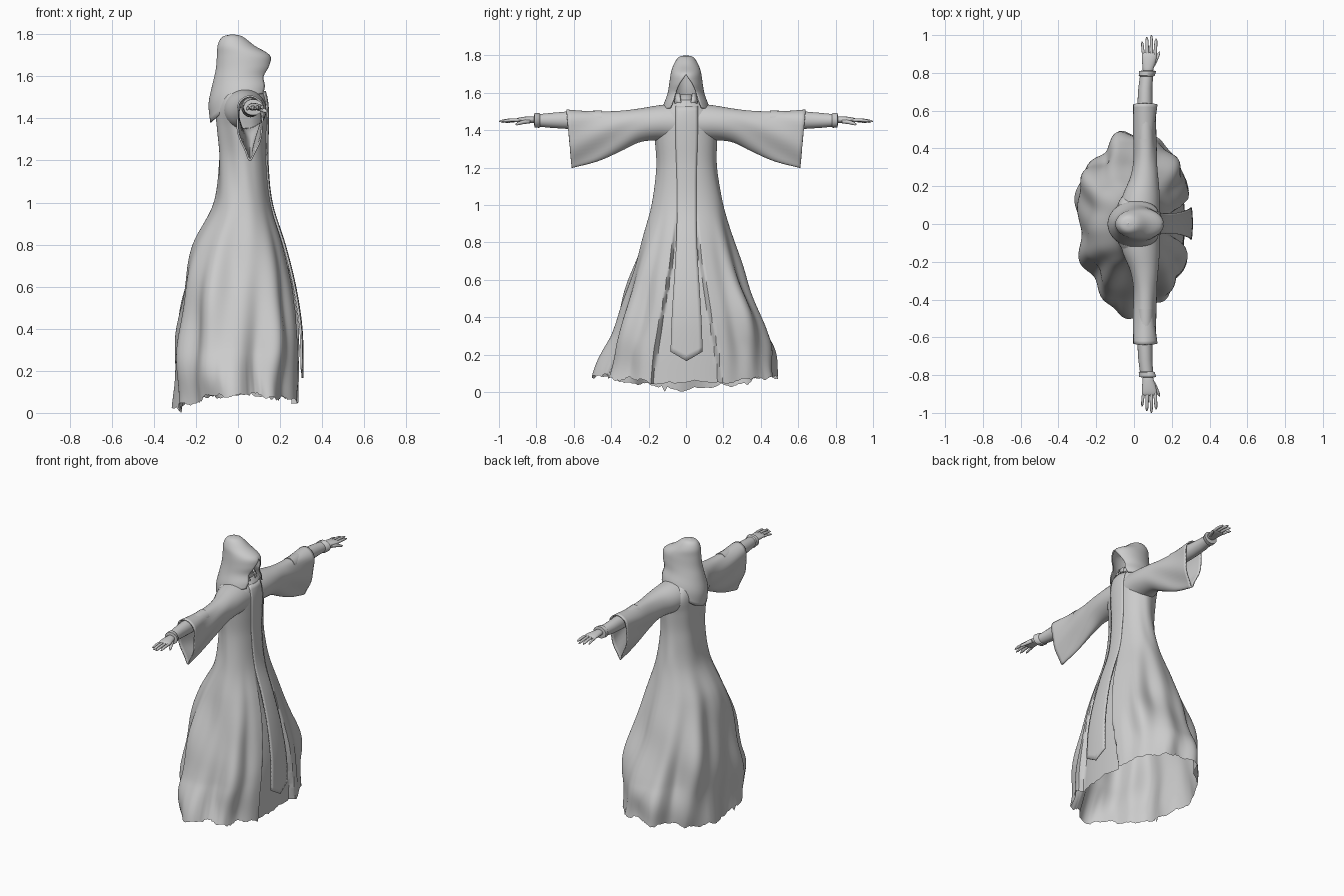
import bpy, bmesh, math, random
from math import sin, cos, pi

if "Cube" in bpy.data.objects:
    bpy.data.objects.remove(bpy.data.objects["Cube"])

random.seed(4)


def smooth(t):
    t = max(0.0, min(1.0, t))
    return t * t * (3 - 2 * t)


def interp(rows, t):
    """Smooth lookup in a table whose first column is the parameter."""
    t = max(rows[0][0], min(rows[-1][0], t))
    i = 0
    while i < len(rows) - 2 and t > rows[i + 1][0]:
        i += 1
    a, b = rows[i], rows[i + 1]
    p, n = rows[max(i - 1, 0)], rows[min(i + 2, len(rows) - 1)]
    h = b[0] - a[0]
    u = (t - a[0]) / h
    out = []
    for k in range(1, len(a)):
        m0 = (b[k] - p[k]) / (b[0] - p[0]) * h
        m1 = (n[k] - a[k]) / (n[0] - a[0]) * h
        out.append((2*u**3 - 3*u*u + 1) * a[k] + (u**3 - 2*u*u + u) * m0
                   + (3*u*u - 2*u**3) * b[k] + (u**3 - u*u) * m1)
    return out


def loft(name, sections, closed=True, caps=False, thick=0, sub=0, angle=50):
    """Skin a list of equal-length point rows."""
    bm = bmesh.new()
    rings = [[bm.verts.new(p) for p in s] for s in sections]
    n = len(rings[0])
    for a, b in zip(rings, rings[1:]):
        for i in range(n if closed else n - 1):
            j = (i + 1) % n
            bm.faces.new((a[i], a[j], b[j], b[i]))
    if caps:
        bm.faces.new(rings[0])
        bm.faces.new(rings[-1])
    bmesh.ops.remove_doubles(bm, verts=bm.verts, dist=0.0004)
    bmesh.ops.recalc_face_normals(bm, faces=bm.faces)
    me = bpy.data.meshes.new(name)
    bm.to_mesh(me)
    bm.free()
    ob = bpy.data.objects.new(name, me)
    bpy.context.collection.objects.link(ob)
    bpy.ops.object.select_all(action='DESELECT')
    ob.select_set(True)
    bpy.context.view_layer.objects.active = ob
    bpy.ops.object.shade_smooth_by_angle(angle=math.radians(angle))
    if thick:
        m = ob.modifiers.new("thickness", 'SOLIDIFY')
        m.thickness = thick
    if sub:
        m = ob.modifiers.new("smooth", 'SUBSURF')
        m.levels = m.render_levels = sub
    return ob


# Robe: height, back x, front x, -y side, +y side
ROBE = [(0.0, -.30, .305, -.47, .49), (.2, -.305, .305, -.44, .47),
        (.4, -.30, .30, -.375, .415), (.6, -.27, .27, -.315, .335),
        (.8, -.215, .22, -.245, .26), (1.0, -.115, .158, -.185, .20),
        (1.2, -.092, .138, -.155, .162), (1.36, -.10, .14, -.165, .165),
        (1.44, -.105, .14, -.175, .175), (1.49, -.10, .135, -.15, .15),
        (1.53, -.08, .125, -.11, .11), (1.56, -.04, .10, -.055, .055)]


def robe_point(th, z, hem):
    xb, xf, yn, yp = interp(ROBE, z)
    c, s = cos(th), sin(th)
    # drapery folds, stronger towards the hem and quiet at the front panel
    amp = .026 * smooth((1.08 - z) / .8) * (1 - smooth((c - .72) / .2))
    f = amp * (.6 * sin(7 * th + 1.3 + 2 * z) + .5 * sin(11 * th + .5 - 3 * z)
               + .5 * sin(4 * th + 2 + 4 * z) + .35 * sin(3 * th + 13 * z) - .4)
    f += .004 * sin(6 * th + 9 * z) * smooth((z - .9) / .2) * smooth((.5 - c) / .5)
    e = .92
    x = (xb + xf) / 2 + ((xf - xb) / 2 + f) * math.copysign(abs(c) ** e, c)
    y = (yn + yp) / 2 + ((yp - yn) / 2 + f) * math.copysign(abs(s) ** e, s)
    # coat parting at the front, exposing the recessed under-robe
    if c > 0:
        edge = .065 + .13 * smooth((1.0 - z) / 1.1)
        x -= .035 * smooth((1.0 - z) / .35) * smooth((edge - abs(y)) / .02)
    return (x, y, z + hem * max(0, 1 - z / .3))


N = 208
hems = []
for i in range(N):
    th = 2 * pi * i / N
    h = .05 + .035 * sin(th) ** 2 - .03 * max(0, -cos(th)) ** 3
    hems.append(max(0, h + .008 * sin(9 * th + 1) + .006 * sin(23 * th)
                    + random.uniform(-.005, .005)))
hems[N // 2 + 8] = 0
rows = [ROBE[-1][0] * k / 70 for k in range(71)]
loft("robe", [[robe_point(2 * pi * i / N, z, hems[i]) for i in range(N)]
              for z in rows])

# Front panel: long strip ending in a point
strip = []
for k in range(50):
    z = .215 + (1.53 - .215) * k / 49
    xb, xf, yn, yp = interp(ROBE, z)
    w = .052 + .033 * smooth((.95 - z) / .75) + .008 * smooth((z - 1.1) / .3)
    line = []
    for j in range(-4, 5):
        y = w * j / 4
        x = (xb + xf) / 2 + (xf - xb) / 2 * math.sqrt(1 - (y / yp) ** 2) + .007
        tip = .05 * (1 - abs(j) / 4) * max(0, 1 - k / 5)
        line.append((x, y + .003, z - tip))
    strip.append(line)
loft("front_panel", strip, closed=False, thick=.01, angle=35)

# Hood: back z, front z, back x, front x, half width, opening half width
HOOD = [(0, 1.80, 1.80, -.031, -.03, .001, 0), (1, 1.787, 1.79, -.075, .02, .04, 0),
        (2, 1.75, 1.745, -.096, .08, .068, 0), (3, 1.70, 1.70, -.10, .152, .082, 0),
        (4, 1.63, 1.65, -.106, .148, .09, .034), (5, 1.56, 1.60, -.122, .122, .10, .056),
        (6, 1.47, 1.555, -.14, .128, .12, .07), (7, 1.38, 1.52, -.132, .12, .13, .085)]
hood = []
for k in range(29):
    zb, zf, xb, xf, hw, gap = interp(HOOD, k / 4)
    g = math.asin(max(0, min(.95, gap / hw))) if k > 12 else 0
    hx = (xf - xb) / (1 + cos(g))
    ring = []
    for i in range(49):
        a = g + (2 * pi - 2 * g) * i / 48
        back = ((1 - cos(a)) / 2) ** 2
        ring.append((xb + hx * (1 + cos(a)), hw * sin(a), zf + (zb - zf) * back))
    hood.append(ring)
loft("hood", hood, closed=False, thick=.006)


def ellipse(cx, y, cz, rx, rz, n=20):
    return [(cx + rx * cos(2 * pi * i / n), y, cz + rz * sin(2 * pi * i / n))
            for i in range(n)]


# Collar inside the hood, with two small lapels
loft("collar", [[(.045 + r * cos(a), r * .95 * sin(a), z)
                 for a in [2 * pi * i / 24 for i in range(24)]]
                for z, r in ((1.48, .075), (1.53, .058), (1.57, .05), (1.59, .054), (1.59, .04), (1.52, .036))])

# Sleeve: y, back x, front x, bottom z, top z
SLEEVE = [(.04, -.085, .135, 1.33, 1.545), (.15, -.06, .135, 1.345, 1.532),
          (.25, -.02, .13, 1.335, 1.515), (.35, -.002, .122, 1.29, 1.503),
          (.48, -.005, .118, 1.235, 1.50), (.625, -.012, .128, 1.197, 1.51)]
# Arm: y, centre x, centre z, half x, half z
ARM = [(.45, .06, 1.455, .045, .05), (.64, .058, 1.453, .04, .046),
       (.72, .06, 1.452, .037, .04), (.78, .066, 1.452, .035, .034),
       (.785, .067, 1.452, .042, .04), (.81, .072, 1.453, .046, .038),
       (.812, .072, 1.453, .03, .025)]
PALM = [(.79, .072, 1.455, .026, .02), (.83, .075, 1.456, .03, .018),
        (.87, .08, 1.455, .04, .017), (.90, .082, 1.453, .041, .013),
        (.91, .082, 1.452, .036, .008)]
# Fingers: base point, then tip point, radius
FINGERS = {"little_finger": ((.05, .895, 1.45), (.043, .965, 1.44), .0075),
           "ring_finger": ((.071, .90, 1.453), (.068, .99, 1.443), .009),
           "middle_finger": ((.092, .90, 1.454), (.092, 1.0, 1.446), .009),
           "index_finger": ((.112, .895, 1.453), (.117, .982, 1.447), .009),
           "thumb": ((.10, .835, 1.447), (.135, .912, 1.43), .011)}

for s, side in ((1, "left"), (-1, "right")):
    # lapel
    loft(side + "_lapel", [[(.105, s * .02, 1.52), (.098, s * .062, 1.53)],
                           [(.112, s * .03, 1.56), (.095, s * .06, 1.565)],
                           [(.09, s * .035, 1.60), (.08, s * .055, 1.595)]],
         closed=False, thick=.008)
    # wide hanging sleeve, teardrop in section
    secs = []
    for k in range(31):
        y = .04 + .585 * k / 30
        xb, xf, zb, zt = interp(SLEEVE, y)
        t = smooth((y - .15) / .4)
        ring = []
        for i in range(40):
            a = 2 * pi * i / 40
            w = (xf - xb) / 2 * (1 + .5 * t * sin(a)) * (1 - .12 * t)
            fold = .005 * t * sin(5 * a + 16 * y)
            ring.append(((xb + xf) / 2 + (w + fold) * cos(a),
                         s * (y + .014 * t * sin(a)),
                         (zb + zt) / 2 + (zt - zb) / 2 * sin(a)))
        secs.append(ring)
    loft(side + "_sleeve", secs, thick=.008)
    # forearm with wrist band, palm
    loft(side + "_forearm", [ellipse(x, s * y, z, rx, rz)
                             for y, x, z, rx, rz in ARM], caps=True)
    loft(side + "_palm", [ellipse(x, s * y, z, rx, rz, 16)
                          for y, x, z, rx, rz in PALM], caps=True, sub=1)
    for name, (p, q, r) in FINGERS.items():
        secs = []
        for u, f in ((0, 1), (.3, 1.05), (.45, .95), (.65, .95), (.88, .75), (1, .3)):
            x, y, z = [p[i] + (q[i] - p[i]) * u for i in range(3)]
            secs.append(ellipse(x, s * y, z + .012 * u * (1 - u), r * f, r * f, 10))
        loft(side + "_" + name, secs, caps=True)
